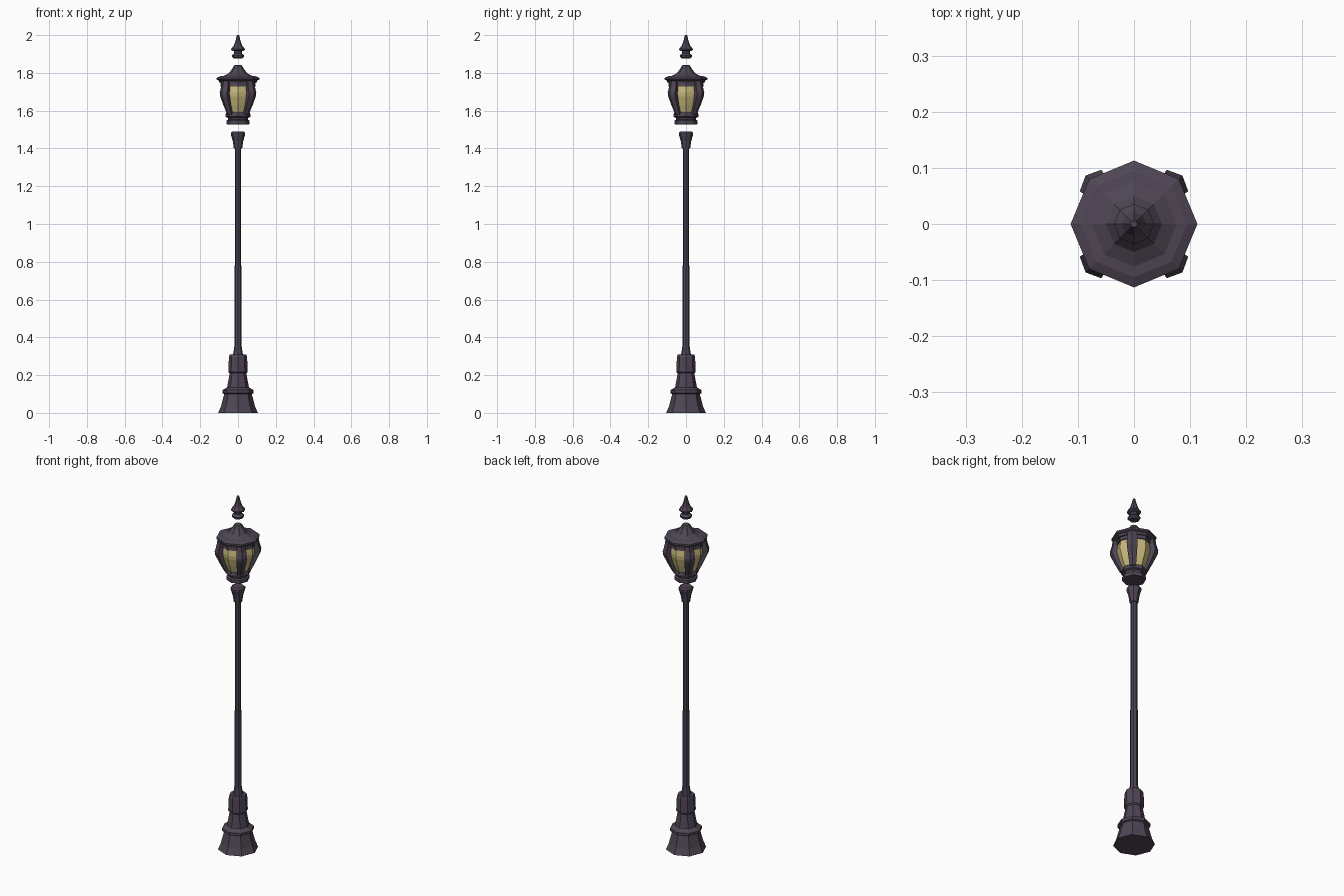
import bpy, bmesh, math

if "Cube" in bpy.data.objects:
    bpy.data.objects.remove(bpy.data.objects["Cube"])

def material(name, rgb):
    m = bpy.data.materials.new(name)
    m.diffuse_color = (*rgb, 1)
    m.use_nodes = True
    m.node_tree.nodes["Principled BSDF"].inputs["Base Color"].default_value = m.diffuse_color
    return m

iron = material("dark_purple_iron", (0.078, 0.06, 0.088))
amber = material("amber_glass", (0.58, 0.48, 0.2))

def finish(bm, name, mat):
    bmesh.ops.recalc_face_normals(bm, faces=bm.faces)
    me = bpy.data.meshes.new(name)
    bm.to_mesh(me)
    bm.free()
    me.materials.append(mat)
    ob = bpy.data.objects.new(name, me)
    bpy.context.collection.objects.link(ob)
    return ob

def lathe(name, profile, mat, sides=8):
    """Closed faceted solid from (radius, height) pairs, corners on the axes."""
    bm = bmesh.new()
    rings = [[bm.verts.new((r * math.cos(2 * math.pi * i / sides),
                            r * math.sin(2 * math.pi * i / sides), z))
              for i in range(sides)] for r, z in profile]
    for a, b in zip(rings, rings[1:]):
        for i in range(sides):
            j = (i + 1) % sides
            bm.faces.new((a[i], a[j], b[j], b[i]))
    bm.faces.new(rings[0])
    bm.faces.new(rings[-1])
    return finish(bm, name, mat)

def frame_strip(name, outline, centre, half, mat):
    """Bent strip: closed (radius, height) outline swept over three angles."""
    bm = bmesh.new()
    sections = []
    for off, k in ((-half, 0.925), (0, 1), (half, 0.925)):
        a = math.radians(centre + off)
        sections.append([bm.verts.new((r * k * math.cos(a), r * k * math.sin(a), z))
                         for r, z in outline])
    n = len(outline)
    for s, t in zip(sections, sections[1:]):
        for i in range(n):
            j = (i + 1) % n
            bm.faces.new((s[i], s[j], t[j], t[i]))
    bm.faces.new(sections[0])
    bm.faces.new(sections[-1])
    return finish(bm, name, mat)

# Base: flared foot, ring, tapered plinth and collar
lathe("base", [(.105, 0), (.09, .035), (.073, .10), (.083, .105), (.083, .12),
               (.066, .13), (.058, .135), (.044, .21), (.051, .217), (.051, .228),
               (.048, .297), (.044, .308), (.026, .308), (.018, .36)], iron)

# Post: thicker lower half, thinner upper half
lathe("lower_post", [(.019, .35), (.019, .78)], iron)
lathe("upper_post", [(.0165, .77), (.0165, 1.40), (.022, 1.40), (.028, 1.44),
                     (.038, 1.473), (.038, 1.482), (.03, 1.49)], iron)

# Lantern bottom collar
lathe("lantern_collar", [(.058, 1.528), (.061, 1.533), (.061, 1.548), (.052, 1.553),
                         (.055, 1.563), (.066, 1.568), (.066, 1.578), (.062, 1.59)], iron)

# Glass body and its upper band
lathe("glass", [(.058, 1.585), (.076, 1.63), (.09, 1.675), (.092, 1.695),
                (.086, 1.73)], amber)
lathe("upper_band", [(.093, 1.727), (.09, 1.755)], iron)

# Four corner frames on the diagonals
outline = [(.072, 1.58), (.098, 1.63), (.119, 1.675), (.122, 1.695), (.112, 1.73),
           (.108, 1.757), (.08, 1.757), (.08, 1.69), (.05, 1.58)]
for i in range(4):
    frame_strip(f"corner_frame_{i + 1}", outline, 45 + 90 * i, 14, iron)

# Roof with stepped rim and concave cone
lathe("roof", [(.098, 1.747), (.101, 1.758), (.113, 1.764), (.113, 1.774),
               (.095, 1.782), (.076, 1.784), (.05, 1.797), (.032, 1.82),
               (.02, 1.84), (.012, 1.843)], iron)

# Finial
lathe("finial", [(.024, 1.877), (.032, 1.885), (.032, 1.893), (.02, 1.903),
                 (.022, 1.915), (.036, 1.92), (.036, 1.927), (.022, 1.945),
                 (.012, 1.975), (.006, 2.0)], iron)
